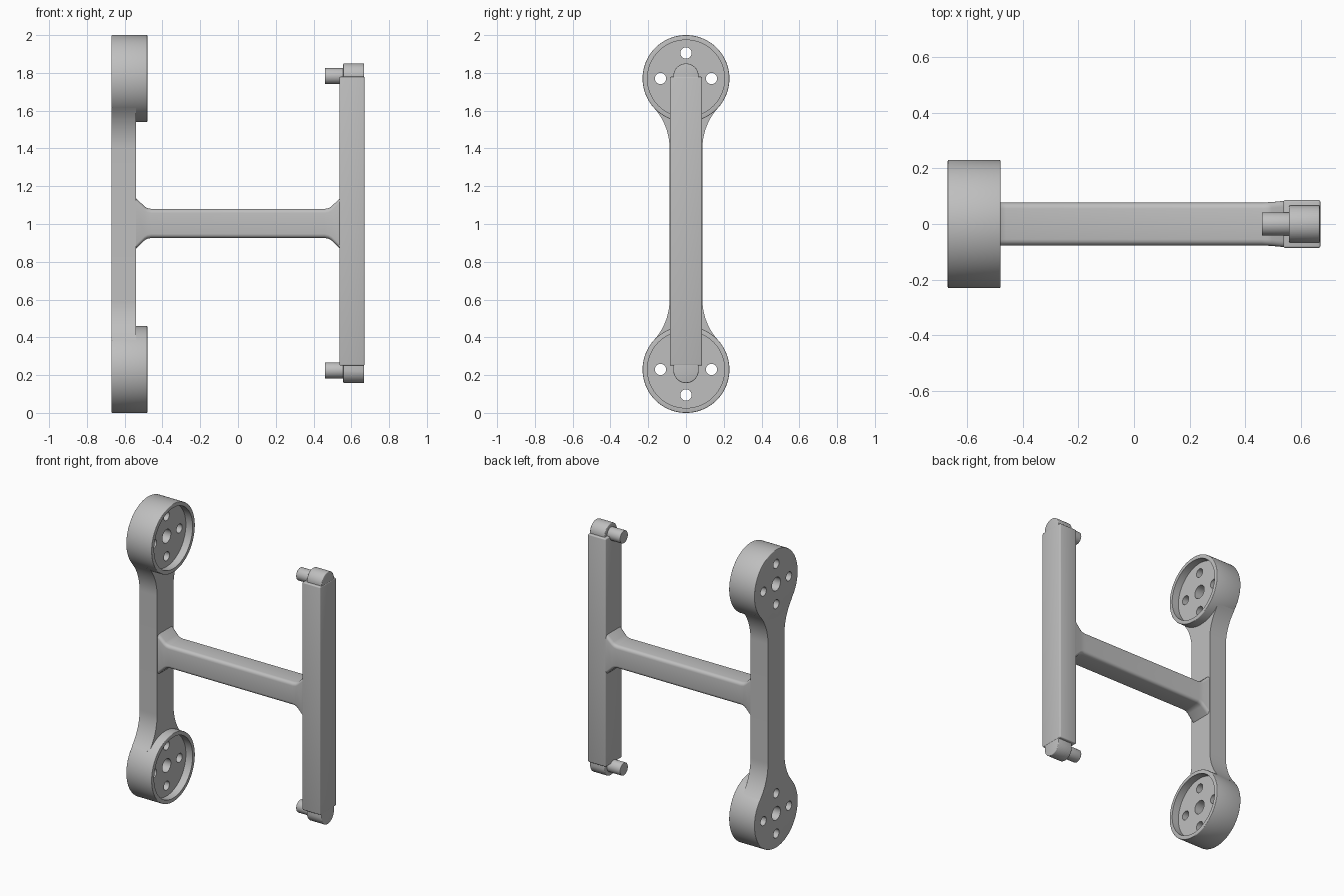
import bpy
import bmesh
from math import pi, sin, cos, atan2, hypot
from mathutils import Matrix, Vector

if "Cube" in bpy.data.objects:
    bpy.data.objects.remove(bpy.data.objects["Cube"], do_unlink=True)

COLOR = (0.52, 0.52, 0.52, 1)
grey = bpy.data.materials.new("plain grey")
grey.use_nodes = True
grey.diffuse_color = COLOR
grey.node_tree.nodes["Principled BSDF"].inputs["Base Color"].default_value = COLOR

MID = 1.0
DISC_R = 0.23
DISC_Z = 0.77          # disc distance from the middle height
OUT, FACE, LIP = -0.67, -0.54, -0.48


def finish(name, bm):
    bmesh.ops.recalc_face_normals(bm, faces=bm.faces)
    mesh = bpy.data.meshes.new(name)
    bm.to_mesh(mesh)
    bm.free()
    mesh.materials.append(grey)
    obj = bpy.data.objects.new(name, mesh)
    bpy.context.collection.objects.link(obj)
    return obj


def smooth(obj):
    bpy.ops.object.select_all(action='DESELECT')
    obj.select_set(True)
    bpy.context.view_layer.objects.active = obj
    bpy.ops.object.shade_smooth_by_angle(angle=0.6)


def bevel(bm, edges, width):
    bmesh.ops.bevel(bm, geom=list(edges), offset=width, segments=3,
                    profile=0.5, affect='EDGES')


def rod(name, x0, x1, y, z, r, segs=48, edge=0):
    """Cylinder lying along x."""
    bm = bmesh.new()
    place = Matrix.Translation(((x0 + x1) / 2, y, z)) @ Matrix.Rotation(pi / 2, 4, 'Y')
    bmesh.ops.create_cone(bm, cap_ends=True, segments=segs, radius1=r, radius2=r,
                          depth=x1 - x0, matrix=place)
    if edge:
        rims = [e for e in bm.edges if abs(e.verts[0].co.x - e.verts[1].co.x) < 1e-4]
        bevel(bm, rims, edge)
    return finish(name, bm)


def prism(name, outline, x0, x1, edge=0):
    """Extrude a (y, z) outline along x."""
    bm = bmesh.new()
    face = bm.faces.new([bm.verts.new((x0, y, z)) for y, z in outline])
    moved = bmesh.ops.extrude_face_region(bm, geom=[face])["geom"]
    bmesh.ops.translate(bm, vec=(x1 - x0, 0, 0),
                        verts=[v for v in moved if isinstance(v, bmesh.types.BMVert)])
    bmesh.ops.recalc_face_normals(bm, faces=bm.faces)
    if edge:
        bevel(bm, bm.edges, edge)
    return finish(name, bm)


def cut(obj, cutter):
    cutter.hide_render = True
    mod = obj.modifiers.new("cut", 'BOOLEAN')
    mod.operation = 'DIFFERENCE'
    mod.solver = 'EXACT'
    mod.object = cutter
    bpy.context.view_layer.objects.active = obj
    bpy.ops.object.modifier_apply(modifier=mod.name)
    bpy.data.objects.remove(cutter, do_unlink=True)


def arc(cy, cz, r, a0, a1, n):
    return [(cy + r * cos(a0 + (a1 - a0) * i / n), cz + r * sin(a0 + (a1 - a0) * i / n))
            for i in range(n + 1)]


# Recessed discs with a centre bore and four bolt holes
for label, side in (("upper", 1), ("lower", -1)):
    z = MID + side * DISC_Z
    disc = rod(label + "_disc", OUT, LIP, 0, z, DISC_R, 96, 0.004)
    cut(disc, rod("recess", -0.53, -0.4, 0, z, 0.204, 96))
    cut(disc, rod("bore", -0.8, -0.4, 0, z, 0.045, 32))
    for k in range(4):
        a = k * pi / 2
        cut(disc, rod("hole", -0.8, -0.4, 0.135 * cos(a), z + 0.135 * sin(a), 0.03, 24))
    smooth(disc)

# Flat side plate whose ends flare tangentially into the discs
half, start = 0.087, 0.40
drop = DISC_Z - start
fillet = (half ** 2 + drop ** 2 - DISC_R ** 2) / (2 * (DISC_R - half))
toward = atan2(-drop, half + fillet)
flare = arc(half + fillet, start, fillet, pi, pi + toward, 14)
notch = arc(0, DISC_Z, DISC_R - 0.005, toward, -pi - toward, 16)
top = flare + notch + [(-y, z) for y, z in reversed(flare)]
outline = [(y, MID + z) for y, z in top] + [(-y, MID - z) for y, z in top]
smooth(prism("side_plate", outline, OUT, FACE))

# Crossbar: rounded rectangle lofted along x, widening at both ends
BAR_Z = 1.003


def bar_section(bm, x, hy, hz, r=0.022):
    pts = []
    for k, (sy, sz) in enumerate(((1, 1), (-1, 1), (-1, -1), (1, -1))):
        pts += arc(sy * (hy - r), BAR_Z + sz * (hz - r), r, k * pi / 2, (k + 1) * pi / 2, 4)
    return [bm.verts.new((x, y, z)) for y, z in pts]


stations = [(0.56, 0.084, 0.15), (0.54, 0.083, 0.134), (0.495, 0.079, 0.09),
            (0.48, 0.078, 0.081), (0.46, 0.077, 0.077)]
bm = bmesh.new()
rings = [bar_section(bm, -x, hy, hz) for x, hy, hz in stations]
rings += [bar_section(bm, x, hy, hz) for x, hy, hz in reversed(stations)]
for a, b in zip(rings, rings[1:]):
    for i in range(len(a)):
        j = (i + 1) % len(a)
        bm.faces.new((a[i], a[j], b[j], b[i]))
bm.faces.new(rings[0])
bm.faces.new(rings[-1])
smooth(finish("crossbar", bm))

# Upright post
w, low, high = 0.086, 0.25, 1.78
smooth(prism("post", [(-w, low), (w, low), (w, high), (-w, high)], 0.537, 0.67, 0.007))

# Rounded end tabs with pivot pins
for label, side, z in (("upper", 1, 1.783), ("lower", -1, 0.225)):
    r = 0.067
    shape = arc(0, z, r, 0, side * pi, 24) + [(-r, z - side * 0.1), (r, z - side * 0.1)]
    smooth(prism(label + "_tab", shape, 0.557, 0.668, 0.005))
    smooth(rod(label + "_pin", 0.46, 0.58, 0, z, 0.042, 32, 0.003))
